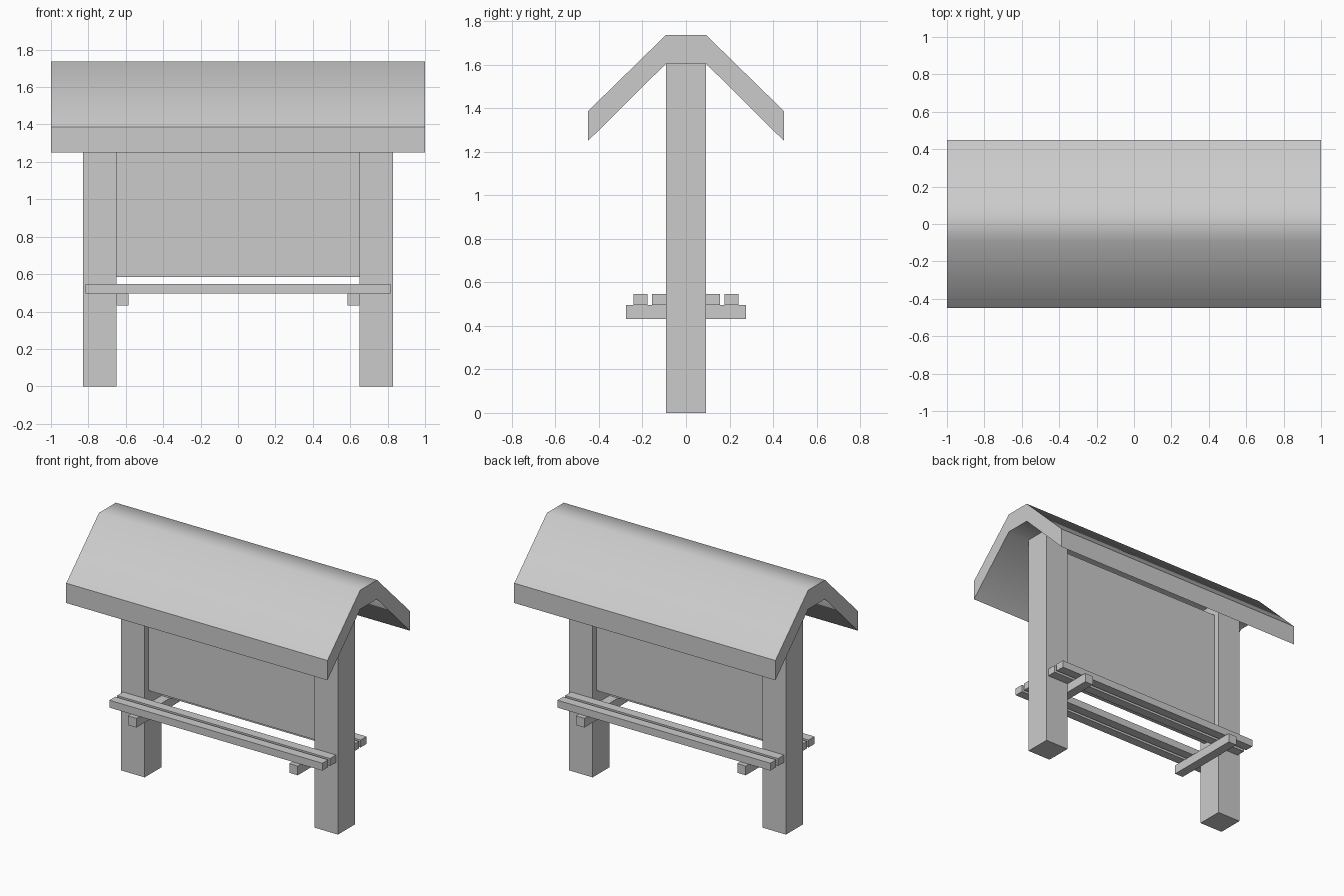
import bpy, bmesh, math

if "Cube" in bpy.data.objects:
    bpy.data.objects.remove(bpy.data.objects["Cube"])


def make_object(name, bm):
    bmesh.ops.recalc_face_normals(bm, faces=bm.faces)
    mesh = bpy.data.meshes.new(name)
    bm.to_mesh(mesh)
    bm.free()
    obj = bpy.data.objects.new(name, mesh)
    bpy.context.collection.objects.link(obj)
    return obj


def box(name, x, y, z):
    """Box given by its (min, max) range on each axis."""
    bm = bmesh.new()
    bmesh.ops.create_cube(bm, size=1)
    for v in bm.verts:
        v.co = [r[0] if c < 0 else r[1] for c, r in zip(v.co, (x, y, z))]
    return make_object(name, bm)


def span(side, a, b):
    return tuple(sorted((side * a, side * b)))


# Posts and the bench supports fixed to their inner faces
for side, label in ((-1, "left"), (1, "right")):
    box(label + "_post", span(side, 0.65, 0.83), (-0.092, 0.092), (0, 1.605))
    box(label + "_bench_support", span(side, 0.585, 0.65), (-0.275, 0.275), (0.432, 0.496))

# Board panel between the posts, stopping short of the roof
box("board_panel", (-0.65, 0.65), (-0.05, 0.05), (0.585, 1.52))

# Two bench slats on each face
for side, label in ((-1, "front"), (1, "back")):
    box(label + "_inner_slat", (-0.815, 0.815), span(side, 0.092, 0.157), (0.496, 0.547))
    box(label + "_outer_slat", (-0.815, 0.815), span(side, 0.178, 0.242), (0.496, 0.547))

# Roof: half profile of quads (outer, inner) mirrored in y and extruded along x
outer = [(-0.45, 1.387), (-0.092, 1.737), (0.092, 1.737), (0.45, 1.387)]
inner = [(0.45, 1.25), (0.092, 1.605), (-0.092, 1.605), (-0.45, 1.25)]
bm = bmesh.new()
verts = [bm.verts.new((-1, y, z)) for y, z in outer + inner]
face = bm.faces.new(verts)
ext = bmesh.ops.extrude_face_region(bm, geom=[face], use_keep_orig=True)
for v in ext["geom"]:
    if isinstance(v, bmesh.types.BMVert):
        v.co.x = 1
roof = make_object("roof", bm)

# Ridge bends shade smooth, eaves and gables stay sharp
bpy.context.view_layer.objects.active = roof
roof.select_set(True)
bpy.ops.object.shade_smooth_by_angle(angle=math.radians(45.2))
